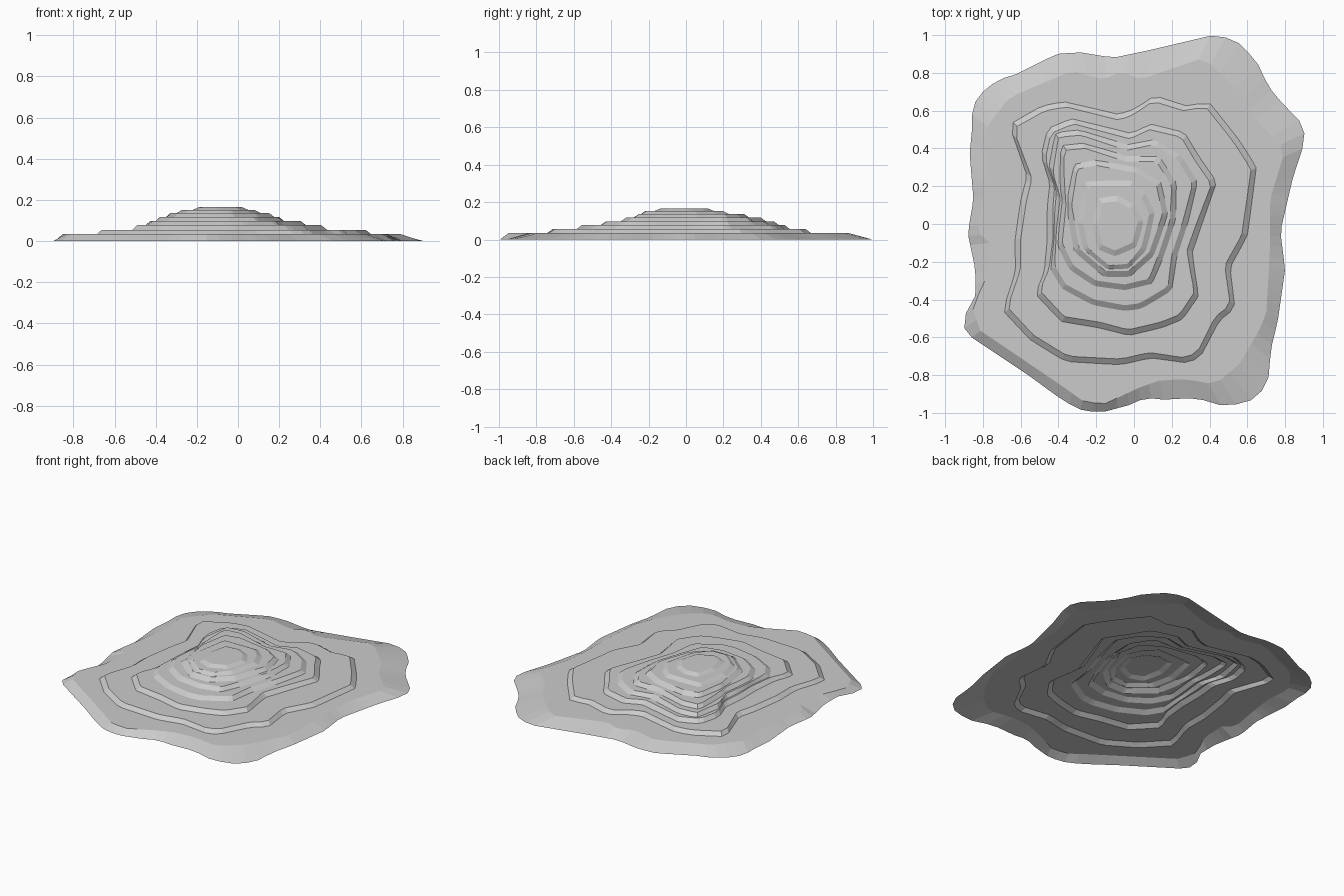
import bpy, bmesh, math

CENTRE = (-0.09, -0.01)   # every contour is star-shaped around the summit
SIDES = 96
rings = []                # list of (radii, z), from the rim up to the summit


def radii_of(points):
    """Distance from the summit to a closed outline, at evenly spaced angles."""
    pts = [(x - CENTRE[0], y - CENTRE[1]) for x, y in points]
    out = []
    for i in range(SIDES):
        a = 2 * math.pi * i / SIDES + 0.001
        dx, dy = math.cos(a), math.sin(a)
        best = 0
        for (x1, y1), (x2, y2) in zip(pts, pts[1:] + pts[:1]):
            ex, ey = x2 - x1, y2 - y1
            den = dx * ey - dy * ex
            if abs(den) < 1e-9:
                continue
            r = (x1 * ey - y1 * ex) / den
            s = (x1 * dy - y1 * dx) / den
            if 0 <= s <= 1 and r > best:
                best = r
        out.append(best)
    return out


def terrace(z, points):
    """Add a sloped riser and the edge of the flat tread above it."""
    top = radii_of(points)
    if len(rings) > 1:
        below, z_below = rings[-1]
        top = [min(t, b - 0.012) for t, b in zip(top, below)]
        foot = [min(t + 0.03, t + 0.65 * (b - t)) for t, b in zip(top, below)]
        rings.append((foot, z_below))
    else:
        top = [min(t, b - 0.01) for t, b in zip(top, rings[0][0])]
    rings.append((top, z))


# outer rim on the ground
rings.append((radii_of([
    (-.41, .90), (-.29, .91), (-.11, .88), (.08, .92), (.42, 1.0), (.48, .99),
    (.56, .955), (.65, .86), (.71, .73), (.80, .62), (.86, .57), (.90, .51),
    (.905, .44), (.84, .24), (.775, -.04), (.80, -.24), (.76, -.52), (.72, -.68),
    (.72, -.78), (.70, -.86), (.63, -.93), (.54, -.955), (.45, -.96), (.33, -.92),
    (.16, -.93), (.06, -.92), (-.03, -.96), (-.18, -1.0), (-.30, -.98),
    (-.41, -.91), (-.56, -.80), (-.89, -.58), (-.91, -.51), (-.84, -.38),
    (-.84, -.24), (-.88, -.05), (-.85, .13), (-.87, .37), (-.855, .53),
    (-.86, .62), (-.80, .70), (-.72, .765), (-.64, .785)]), 0.0))

# broad lower terraces
terrace(.034, [
    (-.79, .50), (-.66, .67), (-.33, .81), (-.16, .765), (-.065, .81), (.03, .765),
    (.37, .88), (.575, .685), (.62, .58), (.80, .39), (.72, .13), (.72, -.13),
    (.70, -.48), (.65, -.585), (.56, -.74), (.43, -.85), (.27, -.82), (.13, -.83),
    (.03, -.865), (-.15, -.95), (-.26, -.945), (-.37, -.865), (-.82, -.56),
    (-.855, -.44), (-.775, -.27), (-.765, -.08), (-.83, -.05), (-.80, .13), (-.77, .34)])
terrace(.055, [
    (-.64, .505), (-.47, .60), (-.36, .62), (-.22, .585), (-.08, .55), (0, .58),
    (.10, .65), (.26, .60), (.38, .62), (.53, .43), (.62, .29), (.57, -.06),
    (.48, -.22), (.51, -.43), (.43, -.49), (.34, -.67), (.28, -.71), (.08, -.68),
    (-.07, -.715), (-.35, -.70), (-.53, -.59), (-.67, -.44), (-.60, -.24),
    (-.60, -.08), (-.57, .12), (-.54, .24)])
# steep middle terraces
terrace(.077, [
    (-.44, .48), (-.32, .53), (-.02, .45), (.08, .50), (.25, .46), (.32, .34),
    (.41, .21), (.33, 0), (.28, -.14), (.30, -.26), (.32, -.36), (.24, -.48),
    (.14, -.52), (-.03, -.56), (-.18, -.52), (-.37, -.49), (-.50, -.35),
    (-.45, -.24), (-.43, -.08), (-.43, .08), (-.42, .20), (-.47, .34)])
terrace(.097, [
    (-.40, .46), (-.28, .47), (-.04, .39), (.10, .42), (.23, .34), (.31, .21),
    (.26, .02), (.20, -.16), (.18, -.33), (.03, -.42), (-.05, -.43), (-.21, -.40),
    (-.36, -.32), (-.42, -.22), (-.41, -.02), (-.39, .14), (-.43, .27)])
terrace(.117, [
    (-.37, .39), (-.26, .40), (-.04, .33), (.12, .33), (.20, .20), (.19, .02),
    (.13, -.16), (.08, -.29), (-.05, -.32), (-.20, -.30), (-.32, -.22),
    (-.38, -.10), (-.36, .10), (-.37, .25)])
# summit terraces
terrace(.137, [
    (-.33, .10), (-.30, .29), (-.20, .31), (.01, .27), (.12, .20), (.15, .05),
    (.08, -.15), (-.03, -.25), (-.15, -.25), (-.29, -.13)])
terrace(.152, [
    (-.24, .20), (-.02, .20), (.04, .14), (.08, .05), (.04, -.12), (-.03, -.21),
    (-.13, -.22), (-.24, -.13), (-.27, 0)])
terrace(.165, [
    (-.17, .11), (-.09, .12), (-.02, .08), (.02, .01), (-.01, -.10), (-.10, -.14),
    (-.17, -.11), (-.19, 0)])

# skin the rings into one open shell
bm = bmesh.new()
loops = []
for radii, z in rings:
    loops.append([bm.verts.new((CENTRE[0] + r * math.cos(2 * math.pi * i / SIDES + 0.001),
                                CENTRE[1] + r * math.sin(2 * math.pi * i / SIDES + 0.001), z))
                  for i, r in enumerate(radii)])
for low, high in zip(loops, loops[1:]):
    for i in range(SIDES):
        j = (i + 1) % SIDES
        bm.faces.new((low[i], low[j], high[j], high[i]))
bm.faces.new(loops[-1])
mesh = bpy.data.meshes.new("terraced_hill")
bm.to_mesh(mesh)
bm.free()
hill = bpy.data.objects.new("terraced_hill", mesh)
bpy.context.collection.objects.link(hill)
